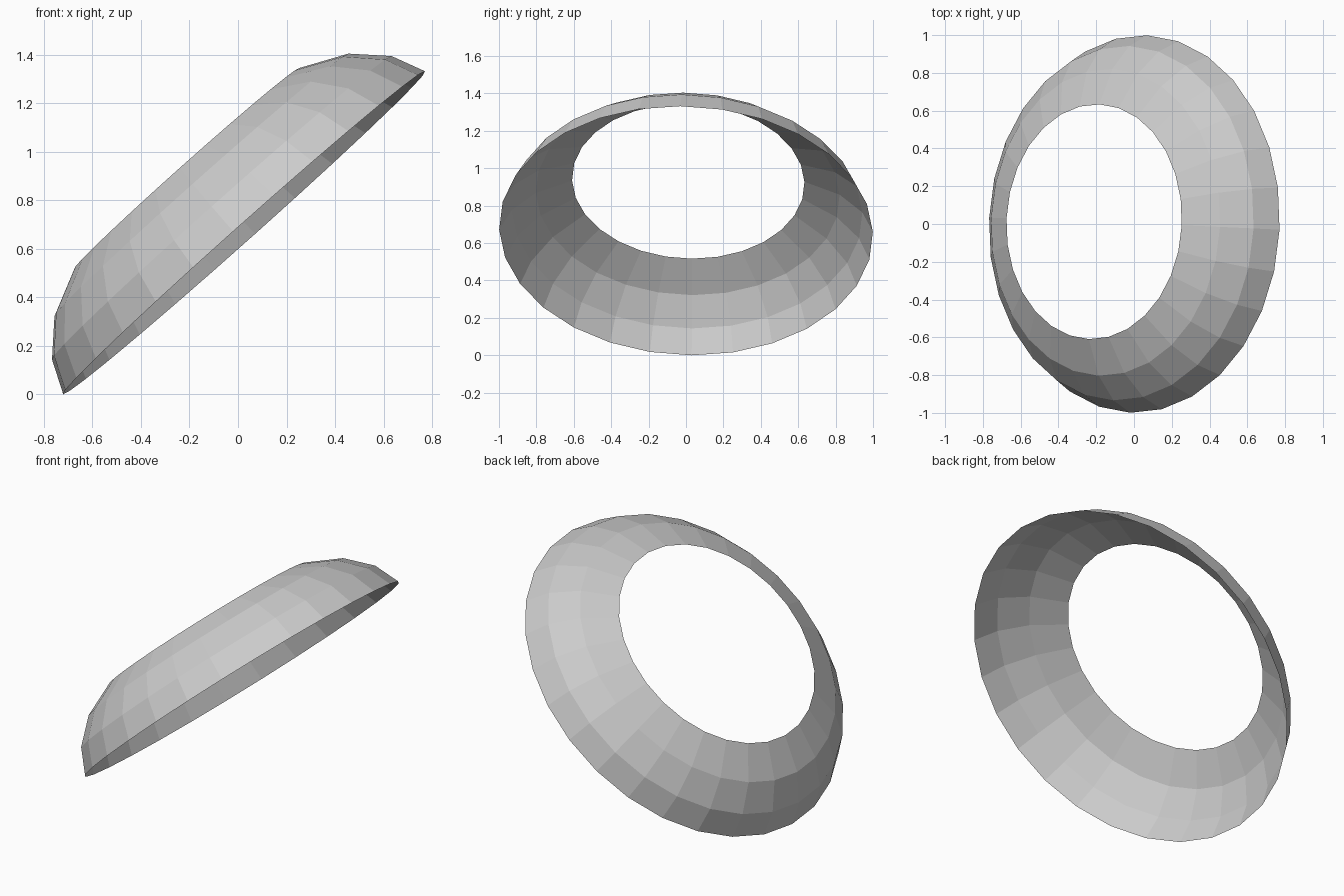
import bpy, bmesh, math
from mathutils import Vector

if "Cube" in bpy.data.objects:
    bpy.data.objects.remove(bpy.data.objects["Cube"])

SIDES = 28
# (radius, height along the axis) for each ring of the open shell
PROFILE = [(1.0, 0.0), (0.939, 0.138), (0.813, 0.264), (0.622, 0.355)]

# tilted frame: axis of the shell and two directions in the plane of its rim
axis = Vector((-0.665, 0.034, 0.746)).normalized()
u = Vector((0.745, -0.03, 0.665))
u = (u - axis * u.dot(axis)).normalized()
v = axis.cross(u)
center = Vector((0.025, 0.0, 0.666))

# rings of vertices
bm = bmesh.new()
rings = []
for radius, height in PROFILE:
    ring = []
    for i in range(SIDES):
        a = 2 * math.pi * i / SIDES
        ring.append(bm.verts.new(center + axis * height
                                 + radius * (u * math.cos(a) + v * math.sin(a))))
    rings.append(ring)

# flat quads between neighbouring rings
for low, high in zip(rings, rings[1:]):
    for i in range(SIDES):
        j = (i + 1) % SIDES
        bm.faces.new((low[i], low[j], high[j], high[i]))

mesh = bpy.data.meshes.new("tilted_ring_shell")
bm.to_mesh(mesh)
bm.free()
shell = bpy.data.objects.new("tilted_ring_shell", mesh)
bpy.context.collection.objects.link(shell)
